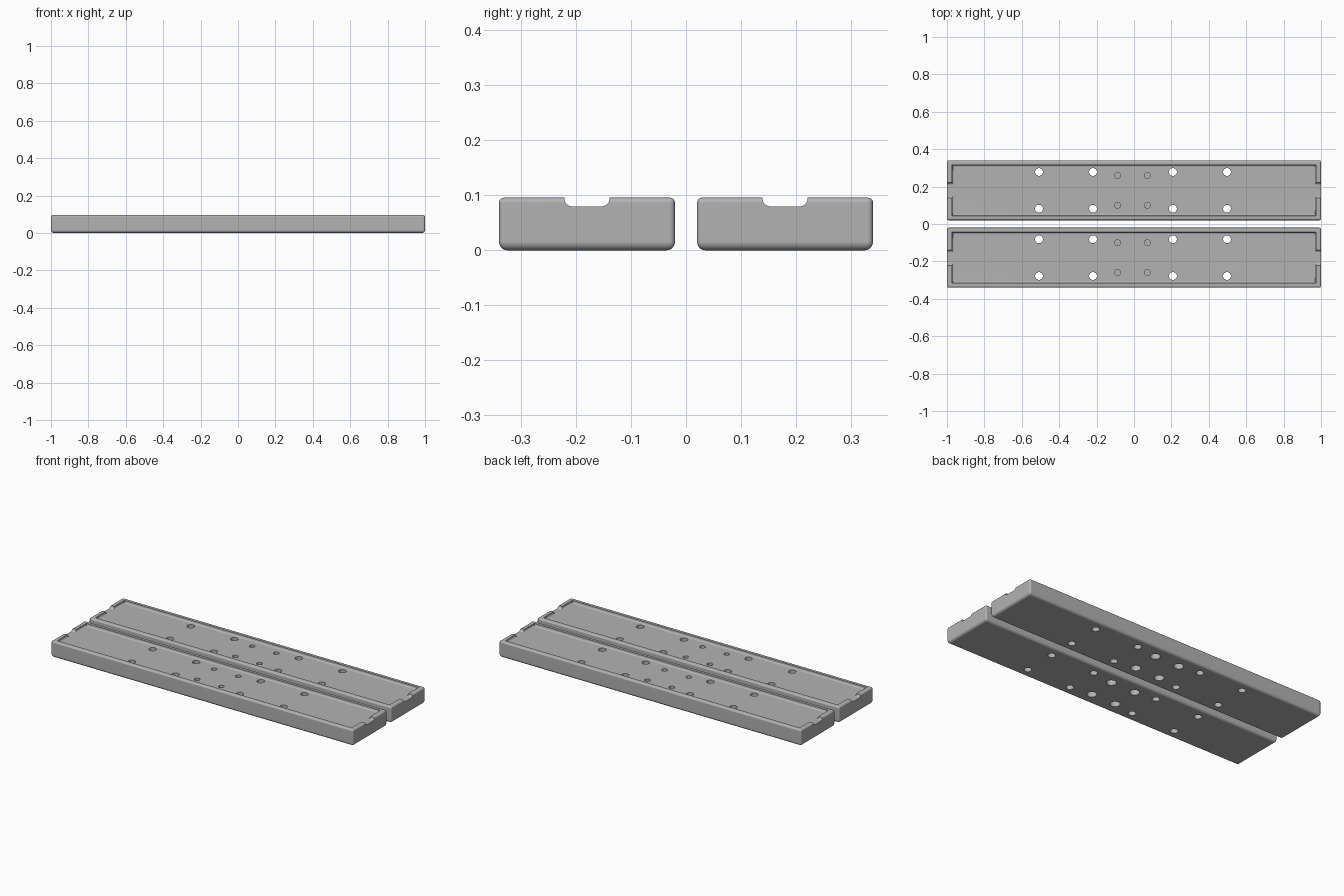
import bpy, bmesh
from mathutils import Matrix, Vector

default = bpy.data.objects.get("Cube")
if default:
    bpy.data.objects.remove(default, do_unlink=True)

HEIGHT, FLOOR, WIDTH, CENTRE_Y = 0.096, 0.08, 0.32, 0.18

grey = bpy.data.materials.new("plain grey")
grey.use_nodes = True
colour = (0.45, 0.45, 0.45, 1)
grey.diffuse_color = colour
grey.node_tree.nodes["Principled BSDF"].inputs["Base Color"].default_value = colour


def to_object(name, bm):
    mesh = bpy.data.meshes.new(name)
    bm.to_mesh(mesh)
    bm.free()
    mesh.materials.append(grey)
    obj = bpy.data.objects.new(name, mesh)
    bpy.context.collection.objects.link(obj)
    return obj


def add_box(bm, low, high):
    low, high = Vector(low), Vector(high)
    place = Matrix.Translation((low + high) / 2) @ Matrix.Diagonal((*(high - low), 1))
    bmesh.ops.create_cube(bm, size=1, matrix=place)


def round_edges(bm, edges, radius):
    bmesh.ops.bevel(bm, geom=edges, offset=radius, segments=5,
                    profile=0.5, affect='EDGES', clamp_overlap=True)


def add_cylinder(bm, x, y, low, high, radius):
    bmesh.ops.create_cone(bm, cap_ends=True, segments=32, radius1=radius, radius2=radius,
                          depth=high - low,
                          matrix=Matrix.Translation((x, y, (low + high) / 2)))


def cutter(name, bm):
    obj = to_object(name, bm)
    obj.hide_render = True
    return obj


def make_tray(name, y):
    # Outer block, with a larger radius along the underside
    bm = bmesh.new()
    add_box(bm, (-1, y - WIDTH / 2, 0), (1, y + WIDTH / 2, HEIGHT))
    weights = bm.edges.layers.float.new("bevel_weight_edge")
    for edge in bm.edges:
        under = all(v.co.z < 0.001 for v in edge.verts)
        edge[weights] = 1.0 if under else 0.6
    tray = to_object(name, bm)
    bevel = tray.modifiers.new("rounding", 'BEVEL')
    bevel.limit_method = 'WEIGHT'
    bevel.width, bevel.segments = 0.016, 5

    # Shallow recess with a filleted floor
    bm = bmesh.new()
    add_box(bm, (-0.973, y - 0.136, FLOOR), (0.973, y + 0.136, 0.2))
    round_edges(bm, [e for e in bm.edges if all(v.co.z < 0.1 for v in e.verts)], 0.01)
    cutters = [cutter("recess_cutter", bm)]

    # Rounded notch through both end walls
    bm = bmesh.new()
    add_box(bm, (-1.1, y - 0.041, FLOOR), (1.1, y + 0.041, 0.2))
    round_edges(bm, [e for e in bm.edges if all(v.co.z < 0.1 for v in e.verts)
                     and abs(e.verts[0].co.x - e.verts[1].co.x) > 1], 0.014)
    cutters.append(cutter("notch_cutter", bm))

    # Through holes, and small sockets above wider counterbores
    bm = bmesh.new()
    for side in (-1, 1):
        for x in (-0.508, -0.219, 0.208, 0.497):
            add_cylinder(bm, x, y + side * 0.098, -0.1, 0.2, 0.021)
        for x in (-0.088, 0.072):
            add_cylinder(bm, x, y + side * 0.08, 0.05, 0.2, 0.016)
            add_cylinder(bm, x, y + side * 0.08, -0.1, 0.045, 0.027)
    cutters.append(cutter("hole_cutter", bm))

    # Cut the block, then tidy the shading
    for tool in cutters:
        cut = tray.modifiers.new(tool.name, 'BOOLEAN')
        cut.operation, cut.solver, cut.object = 'DIFFERENCE', 'EXACT', tool
    bpy.ops.object.select_all(action='DESELECT')
    tray.select_set(True)
    bpy.context.view_layer.objects.active = tray
    for modifier in list(tray.modifiers):
        bpy.ops.object.modifier_apply(modifier=modifier.name)
    for tool in cutters:
        bpy.data.objects.remove(tool, do_unlink=True)
    bpy.ops.object.shade_smooth_by_angle()
    normals = tray.modifiers.new("even shading", 'WEIGHTED_NORMAL')
    normals.keep_sharp = True


make_tray("front_tray", -CENTRE_Y)
make_tray("back_tray", CENTRE_Y)
